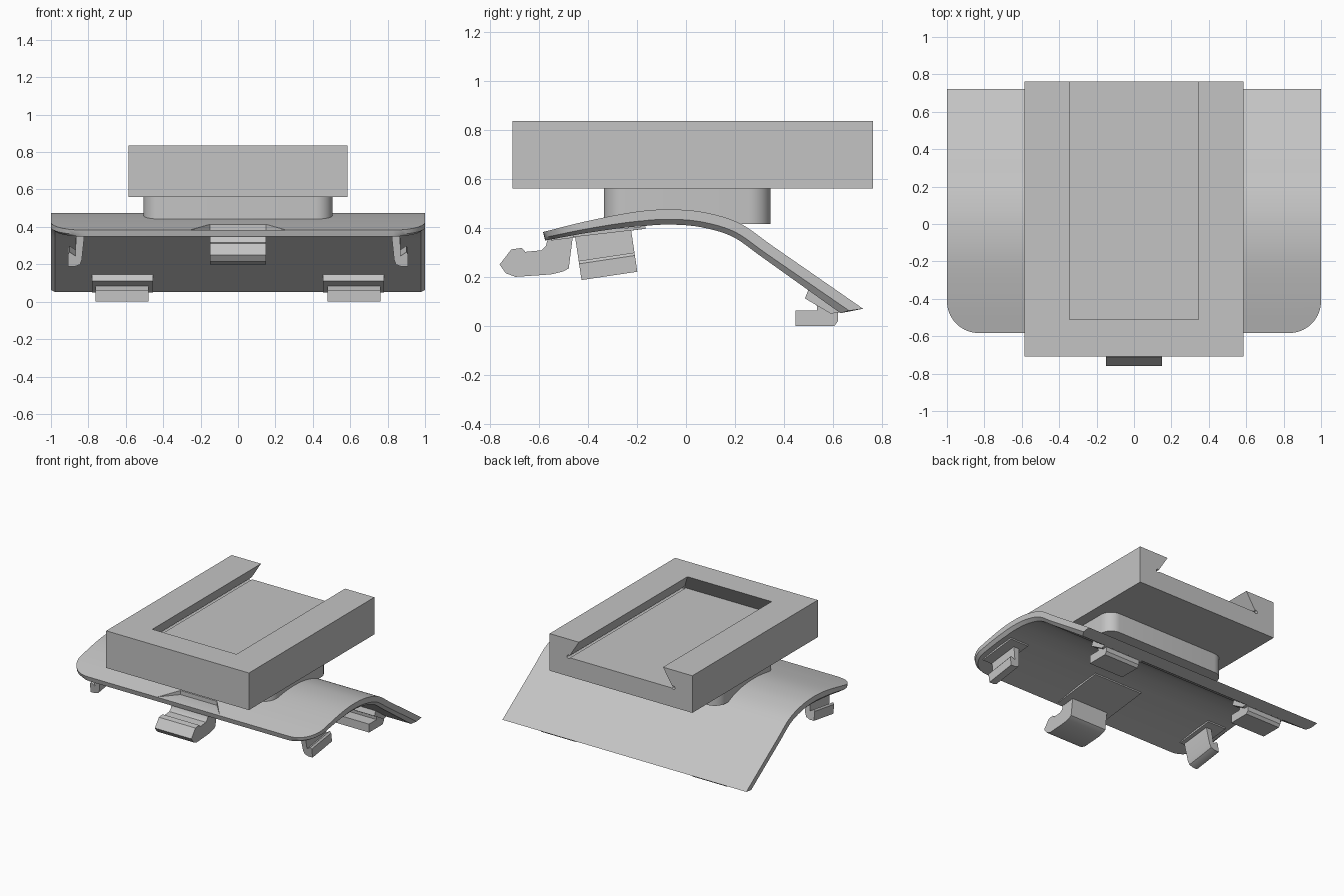
import bpy, bmesh, math
from mathutils import Matrix, Vector

if "Cube" in bpy.data.objects:
    bpy.data.objects.remove(bpy.data.objects["Cube"])

grey = bpy.data.materials.new("light_grey")
grey.use_nodes = True
grey.diffuse_color = (0.55, 0.55, 0.55, 1)
grey.node_tree.nodes["Principled BSDF"].inputs["Base Color"].default_value = grey.diffuse_color


def finish(name, bm):
    bmesh.ops.recalc_face_normals(bm, faces=bm.faces)
    mesh = bpy.data.meshes.new(name)
    bm.to_mesh(mesh)
    bm.free()
    mesh.materials.append(grey)
    obj = bpy.data.objects.new(name, mesh)
    bpy.context.collection.objects.link(obj)
    return obj


def activate(obj):
    bpy.ops.object.select_all(action="DESELECT")
    obj.select_set(True)
    bpy.context.view_layer.objects.active = obj


def smooth(obj):
    activate(obj)
    bpy.ops.object.shade_smooth_by_angle(angle=math.radians(30))


def loft(name, rings):
    bm = bmesh.new()
    rows = [[bm.verts.new(p) for p in ring] for ring in rings]
    for a, b in zip(rows, rows[1:]):
        for i in range(len(a)):
            j = (i + 1) % len(a)
            bm.faces.new((a[i], a[j], b[j], b[i]))
    bm.faces.new(rows[0])
    bm.faces.new(rows[-1])
    return finish(name, bm)


def prism(name, points, axis, start, end):
    place = {"x": lambda u, v, t: (t, u, v),
             "y": lambda u, v, t: (u, t, v),
             "z": lambda u, v, t: (u, v, t)}[axis]
    return loft(name, [[place(u, v, t) for u, v in points] for t in (start, end)])


def rect(u0, u1, v0, v1):
    return [(u0, v0), (u1, v0), (u1, v1), (u0, v1)]


def cut(obj, cutter):
    cutter.hide_render = True
    activate(obj)
    mod = obj.modifiers.new("cut", "BOOLEAN")
    mod.operation = "DIFFERENCE"
    mod.solver = "EXACT"
    mod.object = cutter
    bpy.ops.object.modifier_apply(modifier=mod.name)
    bpy.data.objects.remove(cutter)


# Upper block with a dovetail slot open at the back
block = prism("mount_block", rect(-0.585, 0.585, -0.708, 0.762), "z", 0.56, 0.835)


def slot_ring(z):
    shift = (z - 0.70) * 0.63
    w = 0.43 - shift
    return [(x, y, z) for x, y in rect(-w, w, -0.595 + shift, 1)]


cut(block, loft("slot_cutter", [slot_ring(0.70), slot_ring(0.90)]))
for side in (-1, 1):
    circle = [(side * 0.43 + 0.013 * math.cos(k * math.pi / 6),
               0.704 + 0.013 * math.sin(k * math.pi / 6)) for k in range(12)]
    cut(block, prism("relief_cutter", circle, "y", -0.59, 1))

# Rounded stem between block and cover
R = 0.09
outline = []
for cx, cy, turn in ((0.415, 0.255, 0), (-0.415, 0.255, 1), (-0.415, -0.245, 2), (0.415, -0.245, 3)):
    for k in range(9):
        a = (turn + k / 8) * math.pi / 2
        outline.append((cx + R * math.cos(a), cy + R * math.sin(a)))
smooth(prism("stem", outline, "z", 0.415, 0.56))

# Curved cover: crown profile, rounded front corners, chamfered underside
CROWN = [(-0.583, 0.383), (-0.4, 0.428), (-0.2, 0.466), (-0.06, 0.475),
         (0.08, 0.462), (0.22, 0.418), (0.35, 0.328), (0.722, 0.07)]


def crown(y):
    n = len(CROWN)
    i = max(k for k in range(n - 1) if k == 0 or CROWN[k][0] <= y)

    def slope(k):
        if k >= n - 2:
            return -0.693
        (y0, z0), (y1, z1) = CROWN[max(k - 1, 0)], CROWN[k + 1]
        return (z1 - z0) / (y1 - y0)

    (y0, z0), (y1, z1) = CROWN[i], CROWN[i + 1]
    h = y1 - y0
    t = (y - y0) / h
    return ((2 * t**3 - 3 * t**2 + 1) * z0 + (t**3 - 2 * t**2 + t) * h * slope(i)
            + (3 * t**2 - 2 * t**3) * z1 + (t**3 - t**2) * h * slope(i + 1))


FRONT, BACK, CORNER = -0.583, 0.722, 0.17
stations = []
for k in range(11):
    a = k / 10 * math.pi / 2
    stations.append((FRONT + CORNER * (1 - math.cos(a)), 1 - CORNER * (1 - math.sin(a))))
for k in range(1, 31):
    stations.append((FRONT + CORNER + (0.35 - FRONT - CORNER) * k / 30, 1.0))
stations.append((BACK, 1.0))

rings = []
for y, w in stations:
    e = 0.002
    grad = (crown(min(y + e, BACK)) - crown(max(y - e, FRONT))) / (min(y + e, BACK) - max(y - e, FRONT))
    down = Vector((grad, -1)).normalized()
    thick = 0.036 + 0.026 * min(1, (y - FRONT) / 0.4)
    top = Vector((y, crown(y)))
    mid, low = top + down * thick * 0.65, top + down * thick
    if y == BACK:
        mid, low = Vector((0.665, 0.062)), Vector((0.63, 0.052))
    v = w - 0.022
    rings.append([(-w, *top), (w, *top), (w, *mid), (v, *low), (-v, *low), (-w, *mid)])
cover = loft("curved_cover", rings)

# Shallow finger notch in the front lip
cut(cover, prism("notch_cutter", [(-0.29, -0.62), (0.29, -0.62), (0.15, -0.46), (-0.15, -0.46)],
                 "z", 0.384, 0.6))
smooth(cover)

# Front hook clip
hook = [(-0.76, 0.25), (-0.712, 0.312), (-0.67, 0.318), (-0.655, 0.302), (-0.59, 0.308),
        (-0.572, 0.325), (-0.56, 0.365), (-0.46, 0.375), (-0.478, 0.235), (-0.50, 0.222),
        (-0.55, 0.21), (-0.695, 0.2), (-0.735, 0.215)]
smooth(prism("front_clip", hook, "x", -0.15, 0.15))
prism("front_clip_plate", [(-0.55, 0.348), (-0.165, 0.396), (-0.165, 0.406), (-0.55, 0.368)],
      "x", -0.2, 0.2)

for side, label in ((1, "left"), (-1, "right")):
    # Side hook clips, tilted to follow the cover
    shape = [(0.91, 0.27), (0.90, 0.282), (0.87, 0.262), (0.865, 0.385), (0.82, 0.385),
             (0.835, 0.24), (0.845, 0.215), (0.875, 0.203), (0.91, 0.203)]
    clip = prism(label + "_side_clip", [(side * x, z) for x, z in shape], "y", -0.44, -0.21)
    pivot = Vector((0, -0.325, 0.29))
    clip.data.transform(Matrix.Translation(pivot) @ Matrix.Rotation(math.radians(8.5), 4, "X")
                        @ Matrix.Translation(-pivot))
    smooth(clip)
    prism(label + "_side_clip_plate",
          [(-0.46, 0.362), (-0.165, 0.396), (-0.165, 0.406), (-0.46, 0.382)],
          "x", *sorted((side * 0.79, side * 0.94)))
    # Rear tongues with their pads
    tongue = [(0.447, 0.062), (0.447, 0.0), (0.605, 0.0), (0.62, 0.02), (0.62, 0.055),
              (0.58, 0.09), (0.53, 0.11), (0.535, 0.062)]
    prism(label + "_rear_tongue", tongue, "x", *sorted((side * 0.478, side * 0.762)))
    pad = [(0.485, 0.112), (0.5, 0.15), (0.63, 0.056), (0.59, 0.05)]
    prism(label + "_rear_pad", pad, "x", *sorted((side * 0.455, side * 0.78)))
